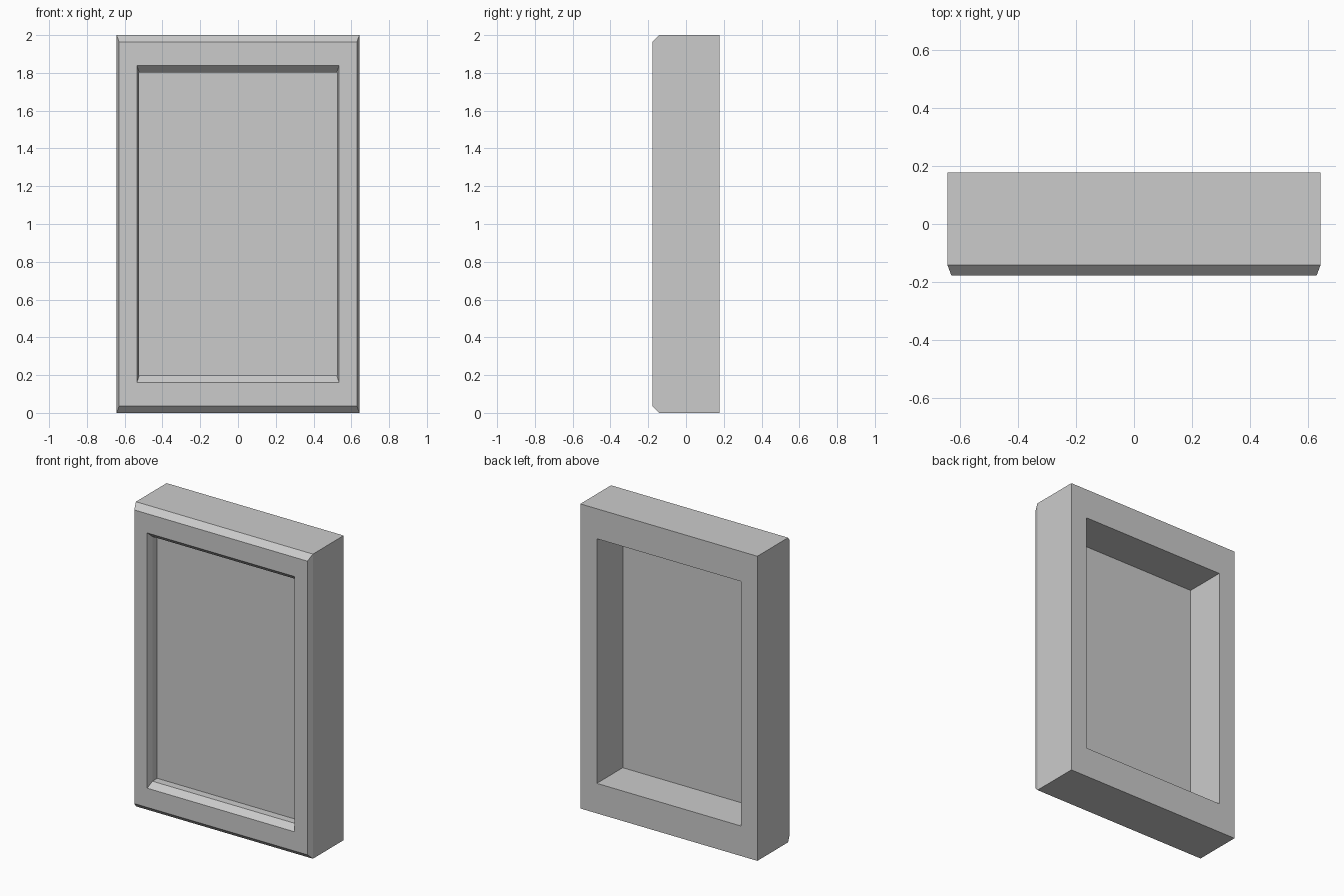
import bpy, bmesh

if "Cube" in bpy.data.objects:
    bpy.data.objects.remove(bpy.data.objects["Cube"])


def make_object(name, bm):
    bmesh.ops.recalc_face_normals(bm, faces=bm.faces)
    mesh = bpy.data.meshes.new(name)
    bm.to_mesh(mesh)
    bm.free()
    obj = bpy.data.objects.new(name, mesh)
    bpy.context.collection.objects.link(obj)
    return obj


def rect_loop(bm, half_w, inset, y):
    """Four corners of an upright rectangle, inset from z = 0 and z = 2."""
    corners = [(-half_w, inset), (half_w, inset),
               (half_w, 2 - inset), (-half_w, 2 - inset)]
    return [bm.verts.new((x, y, z)) for x, z in corners]


# Frame: (half width, height inset, y) around its cross-section
profile = [
    (0.643, 0.0, 0.178),      # outer back edge
    (0.643, 0.0, -0.141),     # outer chamfer
    (0.629, 0.036, -0.178),   # front face, outside
    (0.535, 0.162, -0.178),   # front face, inside
    (0.523, 0.197, -0.141),   # inner chamfer
    (0.523, 0.197, 0.178),    # inner back edge
]
bm = bmesh.new()
loops = [rect_loop(bm, *p) for p in profile]
for a, b in zip(loops, loops[1:] + loops[:1]):
    for i in range(4):
        j = (i + 1) % 4
        bm.faces.new((a[i], a[j], b[j], b[i]))
make_object("frame", bm)

# Thin panel set inside the frame opening
bm = bmesh.new()
bm.faces.new(rect_loop(bm, 0.523, 0.197, -0.091))
make_object("panel", bm)
